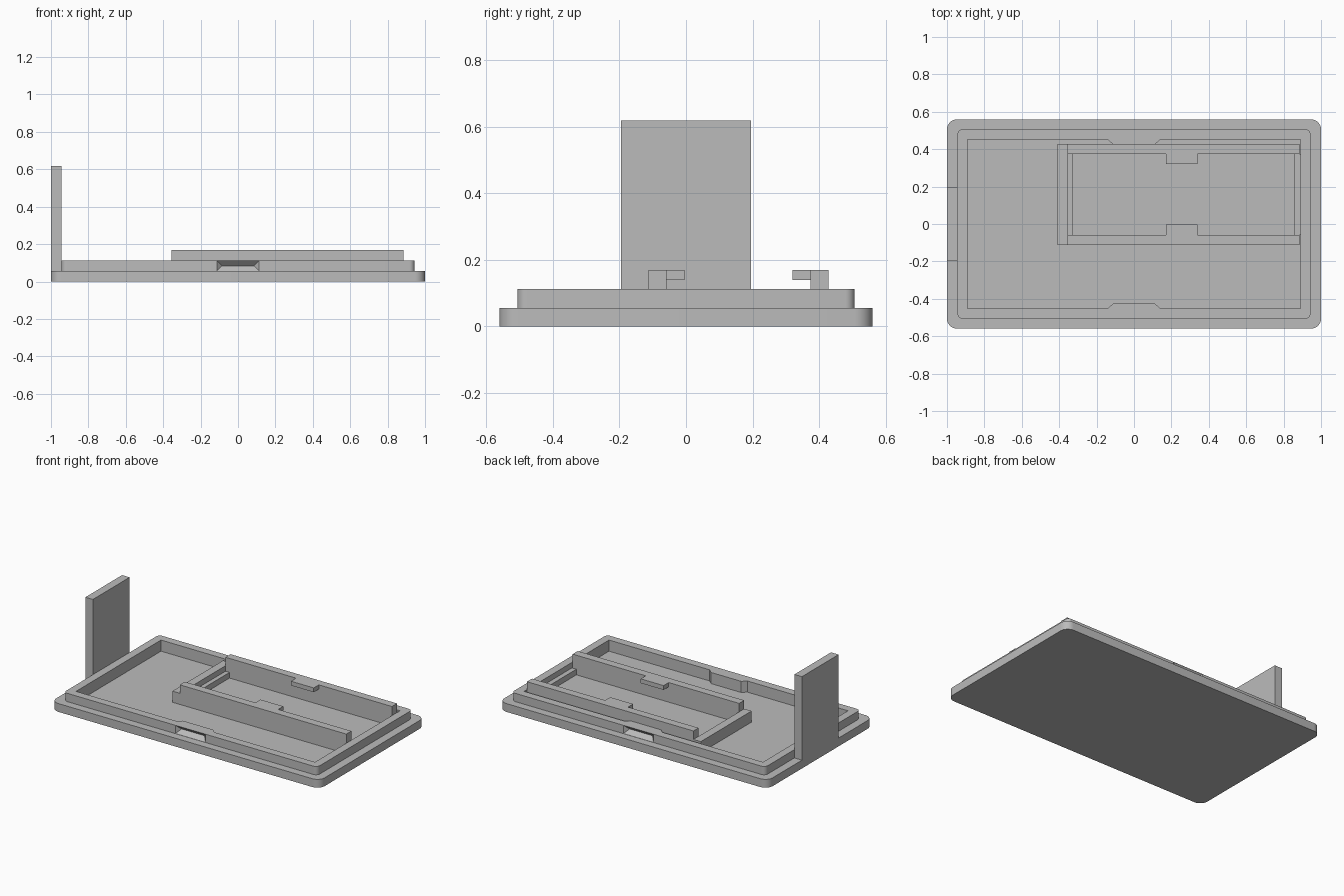
import bpy
import bmesh
import math

cube = bpy.data.objects.get("Cube")
if cube:
    bpy.data.objects.remove(cube, do_unlink=True)

grey = bpy.data.materials.new("plain grey")
grey.use_nodes = True
colour = (0.5, 0.5, 0.5, 1)
grey.diffuse_color = colour
grey.node_tree.nodes["Principled BSDF"].inputs["Base Color"].default_value = colour


def add_object(name, bm):
    bmesh.ops.recalc_face_normals(bm, faces=bm.faces)
    mesh = bpy.data.meshes.new(name)
    bm.to_mesh(mesh)
    bm.free()
    mesh.materials.append(grey)
    obj = bpy.data.objects.new(name, mesh)
    bpy.context.collection.objects.link(obj)
    return obj


def prism(name, outline, z0, z1):
    bm = bmesh.new()
    face = bm.faces.new([bm.verts.new((x, y, z0)) for x, y in outline])
    top = bmesh.ops.extrude_face_region(bm, geom=[face])["geom"]
    verts = [v for v in top if isinstance(v, bmesh.types.BMVert)]
    bmesh.ops.translate(bm, verts=verts, vec=(0, 0, z1 - z0))
    return add_object(name, bm)


def box(name, x0, x1, y0, y1, z0, z1):
    return prism(name, [(x0, y0), (x1, y0), (x1, y1), (x0, y1)], z0, z1)


def rounded(hx, hy, r, steps=8):
    pts = []
    for q, (sx, sy) in enumerate([(1, 1), (-1, 1), (-1, -1), (1, -1)]):
        for i in range(steps + 1):
            a = (q + i / steps) * math.pi / 2
            pts.append((sx * (hx - r) + r * math.cos(a), sy * (hy - r) + r * math.sin(a)))
    return pts


def cut(obj, cutters):
    bpy.context.view_layer.objects.active = obj
    for c in cutters:
        c.hide_render = True
        mod = obj.modifiers.new("cut", "BOOLEAN")
        mod.operation = "DIFFERENCE"
        mod.solver = "EXACT"
        mod.object = c
        bpy.ops.object.modifier_apply(modifier=mod.name)


def smooth(obj):
    bpy.ops.object.select_all(action="DESELECT")
    obj.select_set(True)
    bpy.context.view_layer.objects.active = obj
    bpy.ops.object.shade_smooth_by_angle(angle=math.radians(30))


def groove(name, side):
    # Hipped wedge: wide opening on the outer face, narrowing to a ridge
    bm = bmesh.new()
    face, deep, mid = side * LIP_Y, side * (LIP_Y - 0.028), 0.084
    grow = 0.01
    hx, hz = 0.112 + grow, 0.027 + grow
    opening = [bm.verts.new((sx * hx, face + side * grow, mid + sz * hz))
               for sx, sz in [(-1, -1), (1, -1), (1, 1), (-1, 1)]]
    left, right = [bm.verts.new((sx * 0.085, deep, mid)) for sx in (-1, 1)]
    a, b, c, d = opening
    for f in [(a, b, c, d), (a, b, right, left), (c, d, left, right), (b, c, right), (d, a, left)]:
        bm.faces.new(f)
    return add_object(name, bm)


FLOOR, FLANGE, LIP = 0.037, 0.056, 0.112
LIP_X, LIP_Y = 0.944, 0.506
IN_X, IN_Y, BULGE_Y = 0.89, 0.452, 0.426

# Hollow of the tray, narrowed behind the finger grooves
half = [(IN_X, IN_Y), (0.14, IN_Y), (0.113, BULGE_Y),
        (-0.113, BULGE_Y), (-0.14, IN_Y), (-IN_X, IN_Y)]
hollow = prism("hollow_cutter", half + [(-x, -y) for x, y in half], FLOOR, 0.3)
grooves = [groove("groove_cutter", s) for s in (-1, 1)]

# Base plate and raised lip
base = prism("base_plate", rounded(1, 0.56, 0.055), 0, FLANGE)
cut(base, [hollow])
lip = prism("raised_lip", rounded(LIP_X, LIP_Y, 0.028), FLANGE, LIP)
cut(lip, [hollow] + grooves)
for part in (base, lip):
    smooth(part)
for cutter in [hollow] + grooves:
    bpy.data.objects.remove(cutter, do_unlink=True)

# Upright panel on the flange
box("upright_panel", -1, -LIP_X, -0.195, 0.195, FLANGE, 0.618)

# Holder: two rails with clips, mirrored about the holder's centre line
MID, RAIL_TOP = 0.158, 0.169
for name, s in (("front", -1), ("back", 1)):
    inner, outer, tip = [MID + s * d for d in (0.216, 0.27, 0.162)]
    box(name + "_rail", -0.355, 0.885, min(inner, outer), max(inner, outer), FLOOR, RAIL_TOP)
    box(name + "_clip", 0.17, 0.34, min(inner, tip), max(inner, tip), 0.14, RAIL_TOP)

# Holder end wall and the low ledges between the rails
box("holder_end_wall", -0.41, -0.355, MID - 0.27, MID + 0.27, FLOOR, LIP)
box("left_end_ledge", -0.355, -0.325, MID - 0.216, MID + 0.216, FLOOR, 0.075)
box("right_end_ledge", 0.857, IN_X, MID - 0.216, MID + 0.216, FLOOR, 0.075)
